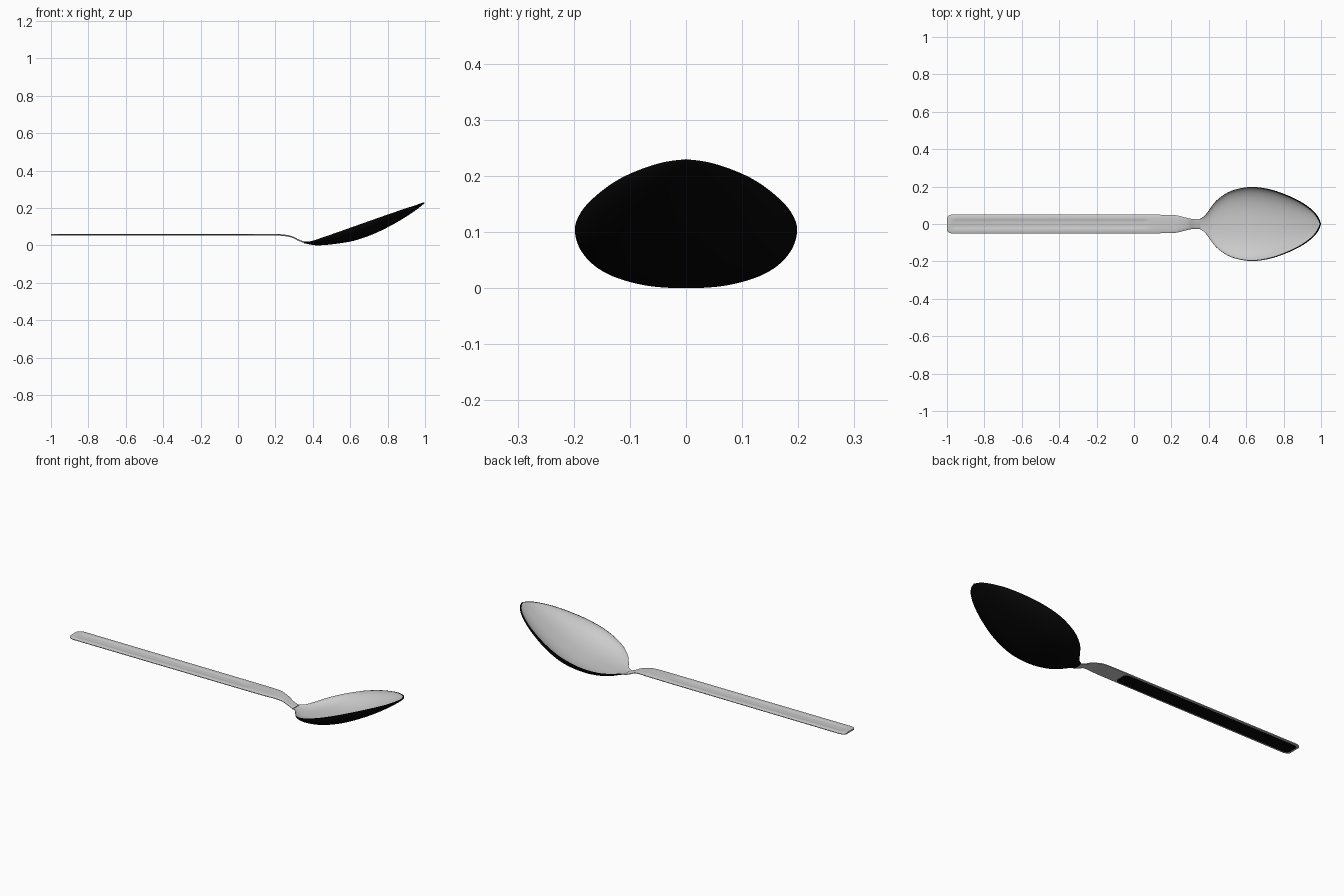
import bpy, bmesh, math

if "Cube" in bpy.data.objects:
    bpy.data.objects.remove(bpy.data.objects["Cube"])


def smooth_path(pts, steps):
    """Catmull-Rom through tuples of any length."""
    out = []
    for i in range(len(pts) - 1):
        p0, p1 = pts[max(i - 1, 0)], pts[i]
        p2, p3 = pts[i + 1], pts[min(i + 2, len(pts) - 1)]
        for s in range(steps):
            t = s / steps
            out.append(tuple(0.5 * (2 * b + (c - a) * t + (2 * a - 5 * b + 4 * c - d) * t * t
                                    + (3 * b - a - 3 * c + d) * t ** 3)
                             for a, b, c, d in zip(p0, p1, p2, p3)))
    out.append(pts[-1])
    return out


def loft(name, rows, up=True, caps=False, mat=None, angle=40):
    """Skin rows of points into one smooth-shaded object."""
    bm = bmesh.new()
    grid = [[bm.verts.new(p) for p in row] for row in rows]
    for a, b in zip(grid, grid[1:]):
        for j in range(len(a) - 1):
            quad = (a[j], b[j], b[j + 1], a[j + 1])
            bm.faces.new(quad if up else quad[::-1])
    if caps:
        bm.faces.new(grid[0][:-1])
        bm.faces.new(grid[-1][-2::-1])
    bmesh.ops.remove_doubles(bm, verts=bm.verts, dist=1e-5)
    if caps:
        bmesh.ops.recalc_face_normals(bm, faces=bm.faces)
    me = bpy.data.meshes.new(name)
    bm.to_mesh(me)
    bm.free()
    if mat:
        me.materials.append(mat)
    ob = bpy.data.objects.new(name, me)
    bpy.context.collection.objects.link(ob)
    bpy.context.view_layer.objects.active = ob
    ob.select_set(True)
    bpy.ops.object.shade_smooth_by_angle(angle=math.radians(angle))
    ob.select_set(False)
    return ob


black = bpy.data.materials.new("black")
black.diffuse_color = (0.002, 0.002, 0.002, 1)
black.use_nodes = True
black.node_tree.nodes["Principled BSDF"].inputs["Base Color"].default_value = black.diffuse_color

# Bowl outline: x, half width, rim height, keel height
bowl_pts = [(0.352, 0.027, 0.020, 0.012), (0.38, 0.046, 0.021, 0.006),
            (0.41, 0.088, 0.028, 0.001), (0.45, 0.134, 0.042, 0.001),
            (0.52, 0.177, 0.066, 0.008), (0.62, 0.198, 0.101, 0.025),
            (0.72, 0.187, 0.136, 0.059), (0.81, 0.158, 0.167, 0.102),
            (0.89, 0.120, 0.194, 0.148), (0.95, 0.078, 0.213, 0.188),
            (0.985, 0.038, 0.225, 0.215), (1.0, 0.0, 0.23, 0.23)]
N = 28
ts = [math.sin(math.pi / 2 * (2 * j / N - 1)) for j in range(N + 1)]


def bowl_row(x, w, rim, low, a, b):
    return [(x, w * t, rim - (rim - low) * max(0, 1 - abs(t) ** a) ** b) for t in ts]


inner, outer = [], []
for x, w, rim, low in smooth_path(bowl_pts, 4):
    s = (x - 0.352) / 0.648
    xi, wi = x - 0.008 * s * s, w * (1 - 0.03 * s)      # rim widens toward the tip
    row_in = bowl_row(xi, wi, rim, min(rim, low + 0.005), 2.5, 0.6)
    row_out = bowl_row(x, w, rim, low, 2.7, 0.5)
    inner.append(row_in)
    outer.append([row_in[0]] + row_out + [row_in[-1]])   # includes the flat rim
loft("bowl_inside", inner, angle=60)
loft("bowl_outside_and_rim", outer, up=False, mat=black, angle=50)

# Handle: thin bar (x, half width, top height)
rear = [(-1.0, 0.034, 0.060), (-0.994, 0.043, 0.060), (-0.985, 0.048, 0.060),
        (-0.97, 0.052, 0.060), (-0.955, 0.052, 0.060), (0.05, 0.050, 0.060)]
neck = [(0.08, 0.050, 0.060), (0.21, 0.048, 0.060), (0.25, 0.041, 0.0575),
        (0.29, 0.031, 0.049), (0.32, 0.026, 0.034), (0.355, 0.027, 0.020)]
THICK = 0.008
M = 24


def top_row(x, w, z):
    # shallow central channel with sloped walls, slightly dropped outer edges
    depth = 0.004 if -0.965 < x < 0.06 else 0.0
    row = []
    for j in range(M + 1):
        t = 2 * j / M - 1
        k = min(1, max(0, (0.62 - abs(t)) / 0.37))
        row.append((x, w * t, z - 0.004 * t ** 6 - depth * k * k * (3 - 2 * k)))
    return row


rings = []
for x, w, z in rear + smooth_path(neck, 4):
    top = top_row(x, w, z)
    rings.append(top + [(x, w * t, z - THICK) for t in (0.97, 0.5, -0.5, -0.97)] + [top[0]])
loft("handle", rings, caps=True)

# Black inset panel under the handle, rounded at both ends
half = [(0.0, 0.026), (0.006, 0.034), (0.016, 0.039), (0.03, 0.041)]
panel = [(-0.99 + d, w) for d, w in half] + [(0.085 - d, w) for d, w in reversed(half)]
loft("handle_underside", [[(x, -w, 0.0512), (x, w, 0.0512)] for x, w in panel],
     up=False, mat=black)
